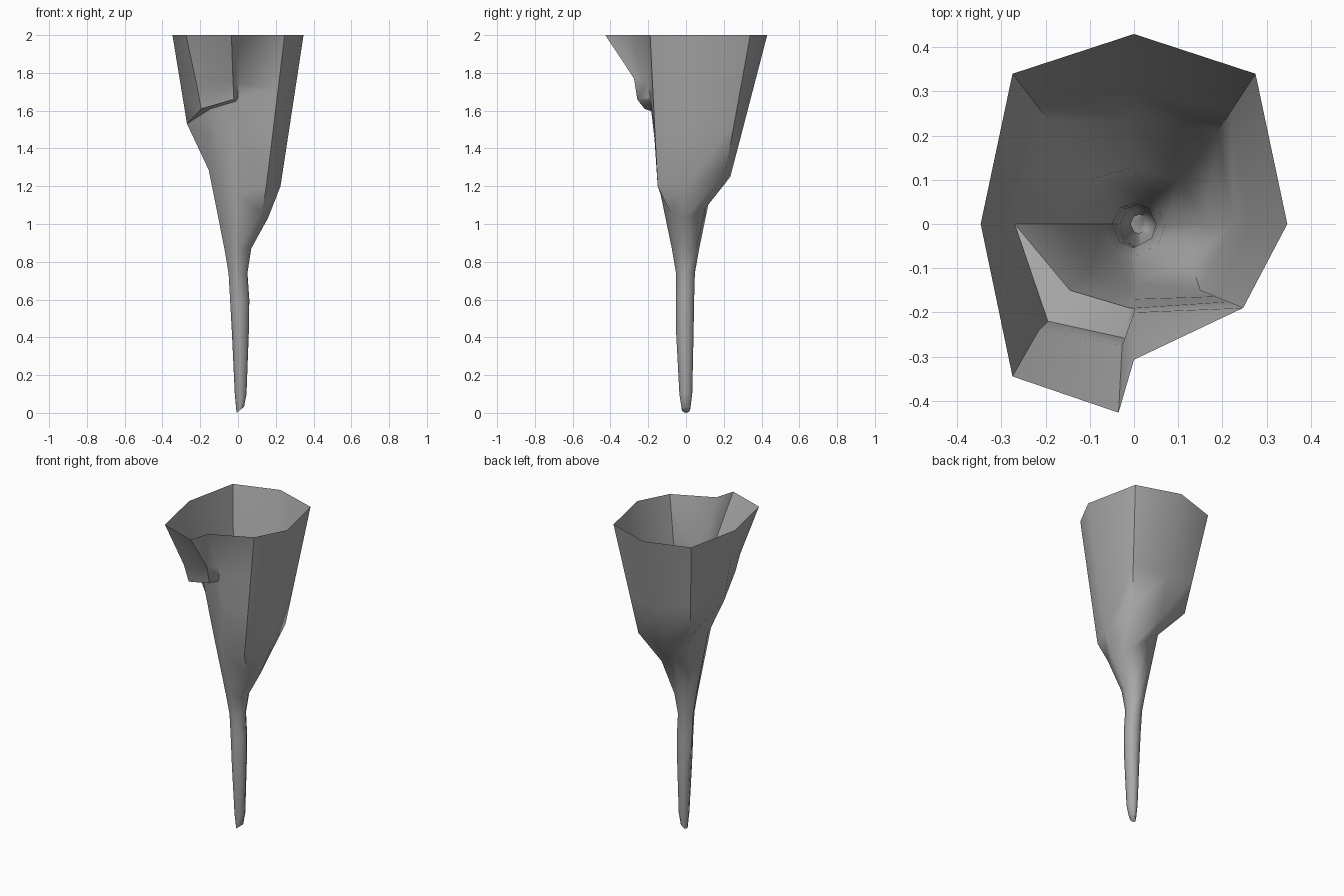
import bpy, bmesh, math
from mathutils import Vector

cube = bpy.data.objects.get("Cube")
if cube:
    bpy.data.objects.remove(cube, do_unlink=True)

# Single plain grey
grey = bpy.data.materials.new("plain_grey")
grey.use_nodes = True
colour = (0.4, 0.4, 0.4, 1)
grey.diffuse_color = colour
grey.node_tree.nodes["Principled BSDF"].inputs["Base Color"].default_value = colour

# Open rim outline, clockwise from the back
rim = [(0, .43), (.275, .34), (.347, 0), (.247, -.19), (0, -.307),
       (-.035, -.427), (-.275, -.345), (-.347, 0), (-.275, .34)]
rim = [Vector((x, y, 2)) for x, y in rim]

# Shoulder where each column of the cup breaks towards the stem
shoulder = [Vector(p) for p in (
    (0, .235, 1.25), (.19, .21, 1.28), (.225, 0, 1.2), (.15, -.15, 1.2),
    (0, -.17, 1.5), (-.01, -.19, 1.65), (-.145, -.15, 1.61),
    (-.27, 0, 1.53), (-.19, .23, 1.36))]

# Front pouch: upper and lower points for the columns that form its ledge
pouch = {
    4: ((0, -.2, 1.75), (0, -.19, 1.67)),
    5: ((-.027, -.275, 1.77), (-.022, -.258, 1.66)),
    6: ((-.215, -.24, 1.72), (-.195, -.22, 1.61)),
}

# Stem rings: left, right, front, back, height, sideways tilt
stem = [
    (-.155, .16, -.135, .13, 1.16, -.8),
    (-.072, .07, -.075, .07, .87, 0),
    (-.05, .05, -.053, .047, .74, 0),
    (-.042, .06, -.053, .043, .6, 0),
    (-.032, .057, -.052, .04, .42, 0),
    (-.017, .045, -.035, .033, .1, 0),
    (-.008, .032, -.022, .022, .015, .8),
]


def cup_ring(level, fraction):
    """Blend from rim to shoulder, with the pouch columns replaced."""
    return [Vector(pouch[i][level]) if i in pouch else top.lerp(low, fraction)
            for i, (top, low) in enumerate(zip(rim, shoulder))]


def stem_ring(left, right, front, back, height, tilt):
    """Lopsided ring that follows the directions of the rim corners."""
    middle = (left + right) / 2
    points = []
    for corner in rim:
        angle = math.atan2(corner.y, corner.x)
        x = middle + (right - left) / 2 * math.cos(angle)
        y = math.sin(angle) * (back if corner.y > 0 else -front)
        points.append(Vector((x, y, height + tilt * (x - middle))))
    return points


rings = [rim, cup_ring(0, .35), cup_ring(1, .65), shoulder]
rings += [stem_ring(*row) for row in stem]

# Skin the rings as one thin funnel with a closed tip
bm = bmesh.new()
loops = [[bm.verts.new(p) for p in ring] for ring in rings]
count = len(rim)
for upper, lower in zip(loops, loops[1:]):
    for i in range(count):
        j = (i + 1) % count
        bm.faces.new((upper[i], upper[j], lower[j]))
        bm.faces.new((upper[i], lower[j], lower[i]))
bm.faces.new(loops[-1])
lowest = min(v.co.z for v in bm.verts)
for v in loops[-1]:
    v.co.z -= lowest

mesh = bpy.data.meshes.new("funnel_body")
bm.to_mesh(mesh)
bm.free()
mesh.materials.append(grey)
funnel = bpy.data.objects.new("funnel_body", mesh)
bpy.context.collection.objects.link(funnel)
bpy.ops.object.select_all(action="DESELECT")
funnel.select_set(True)
bpy.context.view_layer.objects.active = funnel
bpy.ops.object.shade_smooth_by_angle(angle=math.radians(50))
